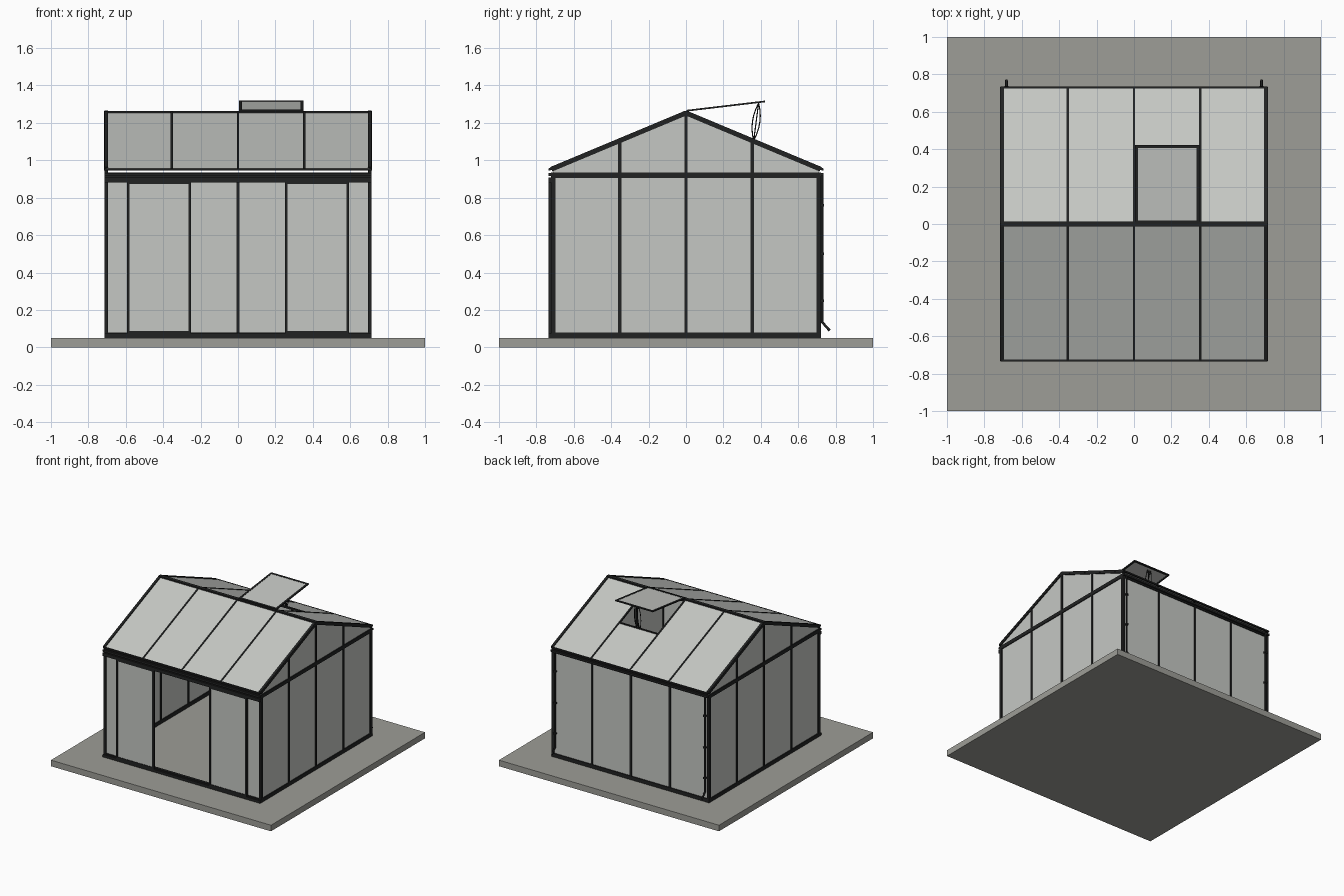
import bpy, bmesh
from mathutils import Vector, Matrix

cube = bpy.data.objects.get("Cube")
if cube:
    bpy.data.objects.remove(cube, do_unlink=True)


def material(name, rgb):
    m = bpy.data.materials.new(name)
    m.use_nodes = True
    m.diffuse_color = (*rgb, 1)
    m.node_tree.nodes["Principled BSDF"].inputs["Base Color"].default_value = (*rgb, 1)
    return m


GLASS = material("pale_glazing", (0.56, 0.575, 0.55))
FRAME = material("dark_frame", (0.015, 0.016, 0.016))
STONE = material("stone_base", (0.34, 0.34, 0.31))
UP = Vector((0, 0, 1))


def bars(name, mat, items):
    """One object made of boxes: (start, end, width, depth[, up])."""
    bm = bmesh.new()
    for a, b, w, h, *rest in items:
        a, b = Vector(a), Vector(b)
        d = (b - a).normalized()
        up = Vector(rest[0]) if rest else (Vector((0, 1, 0)) if abs(d.z) > 0.99 else UP)
        side = d.cross(up).normalized()
        top = side.cross(d)
        rot = Matrix((d, side, top)).transposed().to_4x4()
        size = Matrix.Diagonal(((b - a).length, w, h, 1))
        bmesh.ops.create_cube(bm, size=1, matrix=Matrix.Translation((a + b) / 2) @ rot @ size)
    return finish(name, mat, bm)


def finish(name, mat, bm):
    bmesh.ops.recalc_face_normals(bm, faces=bm.faces)
    mesh = bpy.data.meshes.new(name)
    bm.to_mesh(mesh)
    bm.free()
    mesh.materials.append(mat)
    ob = bpy.data.objects.new(name, mesh)
    bpy.context.collection.objects.link(ob)
    return ob


def prism_x(name, mat, profile, x, thick):
    """Extrude a (y, z) outline along x."""
    bm = bmesh.new()
    face = bm.faces.new([bm.verts.new((x - thick / 2, y, z)) for y, z in profile])
    ext = bmesh.ops.extrude_face_region(bm, geom=[face])
    verts = [v for v in ext["geom"] if isinstance(v, bmesh.types.BMVert)]
    bmesh.ops.translate(bm, verts=verts, vec=(thick, 0, 0))
    return finish(name, mat, bm)


def tube(name, paths, radius):
    cu = bpy.data.curves.new(name, "CURVE")
    cu.dimensions = "3D"
    cu.bevel_depth = radius
    cu.bevel_resolution = 2
    cu.use_fill_caps = True
    for path in paths:
        sp = cu.splines.new("POLY")
        sp.points.add(len(path) - 1)
        for p, co in zip(sp.points, path):
            p.co = (*co, 1)
    cu.materials.append(FRAME)
    ob = bpy.data.objects.new(name, cu)
    bpy.context.collection.objects.link(ob)


# Main dimensions
HX, HY = 0.705, 0.71           # wall centre lines
Z0, Z1 = 0.065, 0.92           # sill and wall plate
EAVE_Y, EAVE_Z, RIDGE_Z = 0.73, 0.951, 1.256
BAY = 0.354
SLOPE = (RIDGE_Z - EAVE_Z) / EAVE_Y
VENT_Y = 0.36


def roof(x, y, lift=0):
    return (x, y, RIDGE_Z - abs(y) * SLOPE + lift)


# Ground slab
bars("base_slab", STONE, [((-1, 0, 0.025), (1, 0, 0.025), 2, 0.05)])

# Sill and wall plate all round
for name, z, h in (("sill", Z0, 0.03), ("wall_plate", Z1, 0.03)):
    bars(name, FRAME,
         [((-HX - 0.01, s * HY, z), (HX + 0.01, s * HY, z), 0.022, h) for s in (-1, 1)]
         + [((s * HX, -HY, z), (s * HX, HY, z), 0.02, h) for s in (-1, 1)])

# Corner posts
bars("corner_posts", FRAME, [((sx * HX, sy * HY, 0.05), (sx * HX, sy * HY, 0.93), 0.02, 0.024)
                             for sx in (-1, 1) for sy in (-1, 1)])

# Gable ends: one glazed outline, mullions and rafters
gable = [(-HY, Z0), (HY, Z0), (HY, 0.95), (0, RIDGE_Z - 0.005), (-HY, 0.95)]
for s, side in ((1, "left"), (-1, "right")):
    prism_x(side + "_gable_glass", GLASS, gable, s * HX, 0.006)
    bars(side + "_gable_mullions", FRAME,
         [((s * HX, y, Z0), roof(s * HX, y, -0.01), 0.018, 0.018) for y in (-BAY, 0, BAY)])
    bars(side + "_rafters", FRAME,
         [(roof(s * HX, t * EAVE_Y * 0.985, -0.003), roof(s * HX, 0, -0.003), 0.02, 0.026)
          for t in (-1, 1)])

# Back wall
bars("back_wall_glass", GLASS, [((-HX, HY, 0.5 * (Z0 + Z1)), (HX, HY, 0.5 * (Z0 + Z1)), 0.006, Z1 - Z0)])
bars("back_mullions", FRAME, [((x, HY, Z0), (x, HY, Z1), 0.016, 0.018) for x in (-BAY, 0, BAY)])

# Front wall: fixed side panels, doors slid open over them, door tracks
zm = (Z0 + Z1) / 2
bars("front_fixed_glass", GLASS, [((s * HX, -HY, zm), (s * BAY, -HY, zm), 0.006, Z1 - Z0) for s in (-1, 1)])
bars("front_posts", FRAME, [((s * BAY, -HY, Z0), (s * BAY, -HY, Z1), 0.016, 0.016) for s in (-1, 1)])
DY, D0, D1, DZ0, DZ1 = -0.728, 0.258, 0.587, 0.08, 0.88
for s, side in ((1, "left"), (-1, "right")):
    dz = (DZ0 + DZ1) / 2
    bars(side + "_door_glass", GLASS, [((s * D0, DY, dz), (s * D1, DY, dz), 0.006, DZ1 - DZ0)])
    bars(side + "_door_frame", FRAME,
         [((s * x, DY, DZ0 - 0.01), (s * x, DY, DZ1 + 0.01), 0.014, 0.014) for x in (D0, D1)]
         + [((s * D0, DY, z), (s * D1, DY, z), 0.014, 0.014) for z in (DZ0, DZ1)])
bars("door_tracks", FRAME, [((-0.715, -0.724, z), (0.715, -0.724, z), 0.022, h)
                            for z, h in ((0.062, 0.022), (0.895, 0.026))])
bars("gutters", FRAME, [((-0.715, s * 0.722, 0.924), (0.715, s * 0.722, 0.924), 0.026, 0.016)
                        for s in (-1, 1)])

# Roof glazing by bay, leaving the vent opening
EDGES = [-HX - 0.005, -BAY, 0, BAY, HX + 0.005]
panels = []
for s in (-1, 1):
    for i in range(4):
        xm, w = (EDGES[i] + EDGES[i + 1]) / 2, EDGES[i + 1] - EDGES[i]
        top = VENT_Y if s == 1 and i == 2 else 0
        panels.append((roof(xm, s * EAVE_Y), roof(xm, s * top), w, 0.006))
bars("roof_glass", GLASS, panels)

# Glazing bars, eaves and ridge
bars("roof_bars", FRAME, [(roof(x, s * EAVE_Y, 0.001), roof(x, 0, 0.001), 0.012, 0.012)
                          for s in (-1, 1) for x in EDGES])
bars("eave_bars", FRAME, [((EDGES[0], s * EAVE_Y, EAVE_Z), (EDGES[4], s * EAVE_Y, EAVE_Z), 0.012, 0.012)
                          for s in (-1, 1)])
bars("ridge_bar", FRAME, [((-0.715, 0, 1.252), (0.715, 0, 1.252), 0.028, 0.024)])
bars("vent_sill", FRAME, [(roof(0, VENT_Y), roof(BAY, VENT_Y), 0.014, 0.014)])

# Raised roof vent, hinged at the ridge
V0, V1 = (0.01, 1.266), (0.415, 1.314)
X0, X1 = 0.013, 0.341
tilt = (0, -(V1[1] - V0[1]), V1[0] - V0[0])
xm = (X0 + X1) / 2
bars("vent_glass", GLASS, [((xm, *V0), (xm, *V1), X1 - X0, 0.005)])
bars("vent_frame", FRAME,
     [((x, *V0), (x, *V1), 0.016, 0.009) for x in (X0, X1)]
     + [((X0 - 0.008, *v), (X1 + 0.008, *v), 0.016, 0.009, tilt) for v in (V0, V1)])

# Vent opener: bowed scissor arms with a centre piston
foot, head = Vector((xm, 0.362, 1.105)), Vector((xm, 0.388, 1.306))
paths = []
for dx in (-0.014, 0.014):
    for bow in (-0.02, 0.02):
        paths.append([foot.lerp(head, t / 6) + Vector((dx, bow * (1 - (t / 3 - 1) ** 2), 0))
                      for t in range(7)])
paths.append([foot, head])
tube("vent_opener", paths, 0.003)

# Downpipes with brackets and kicked-out shoes
for s, side in ((1, "left"), (-1, "right")):
    x = s * 0.682
    tube(side + "_downpipe", [[(x, 0.728, 0.925), (x, 0.728, 0.135), (x, 0.768, 0.09)]], 0.007)
    bars(side + "_pipe_brackets", FRAME,
         [((x, 0.728, z - 0.007), (x, 0.728, z + 0.007), 0.02, 0.02) for z in (0.25, 0.5, 0.76)])
